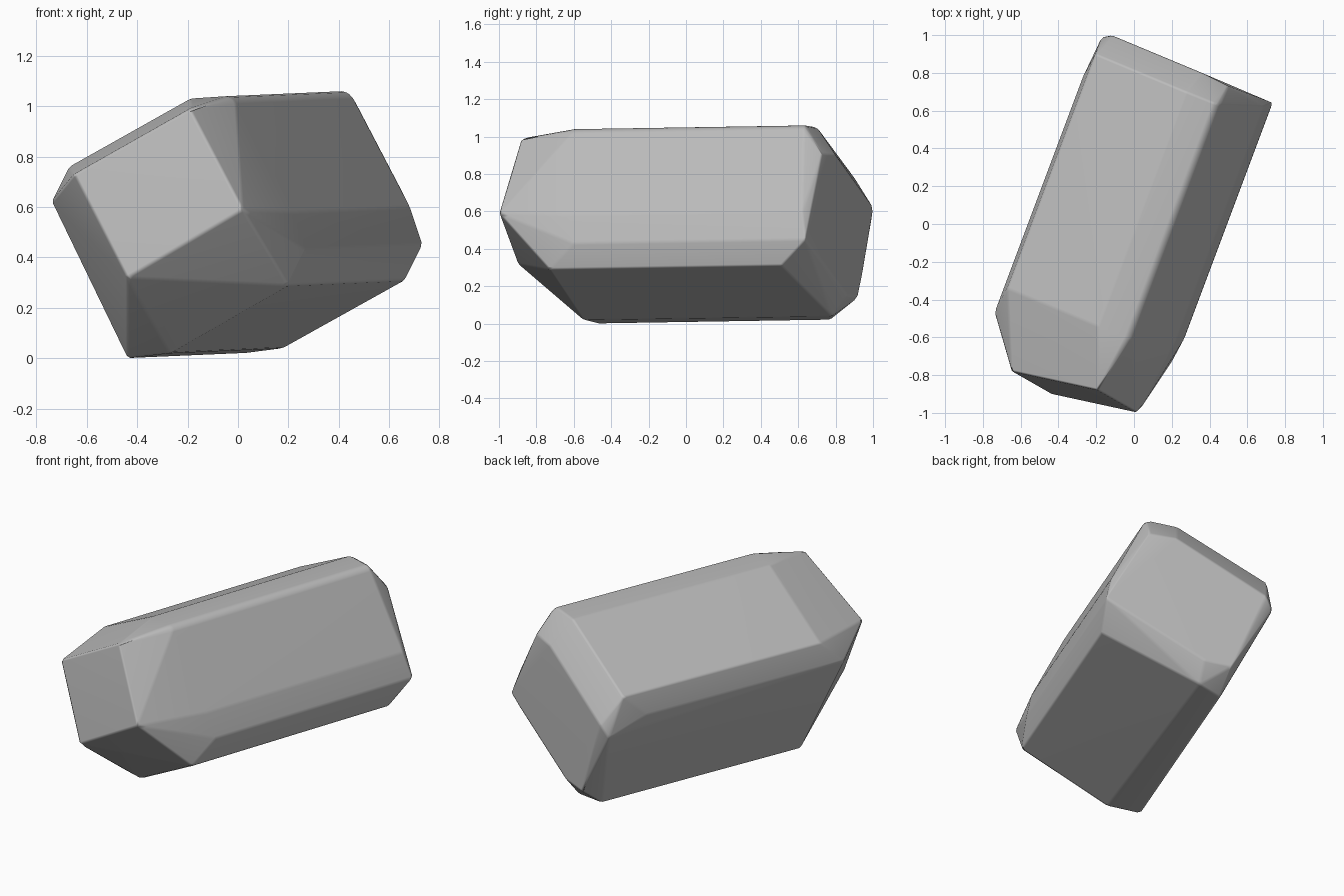
import bpy
import bmesh
from math import radians
from mathutils import Vector

default_cube = bpy.data.objects.get("Cube")
if default_cube:
    bpy.data.objects.remove(default_cube, do_unlink=True)

# Single stone colour
stone = bpy.data.materials.new("stone grey")
stone.use_nodes = True
grey = (0.5, 0.5, 0.5, 1.0)
stone.diffuse_color = grey
shader = next(n for n in stone.node_tree.nodes if n.type == "BSDF_PRINCIPLED")
shader.inputs["Base Color"].default_value = grey
shader.inputs["Roughness"].default_value = 0.8

# Slanted profile that is swept along the body's long axis
long_axis = Vector((0.465, 1.24, 0.02))
body_profile = [
    (-0.01, -0.61, 1.02),   # top ridge
    (-0.04, -0.60, 1.04),
    (-0.19, -0.54, 1.03),
    (-0.67, -0.34, 0.76),   # left shoulder
    (-0.74, -0.47, 0.62),
    (-0.44, -0.47, 0.0),    # underside
    (0.20, -0.73, 0.29),    # lower right corner
    (0.27, -0.60, 0.43),
    (0.22, -0.62, 0.58),    # swell of the right side
]

# Four-sided front facet, with the small foot beneath it
front_facet = [
    (-0.19, -0.88, 0.99),
    (0.02, -1.0, 0.59),
    (-0.44, -0.90, 0.32),
    (-0.65, -0.78, 0.73),
    (-0.27, -0.55, 0.02),
]

# Many-sided back facet, with the corner of the underside below it
back_facet = [
    (-0.12, 1.0, 0.62),
    (-0.17, 0.99, 0.55),
    (0.06, 0.92, 0.14),
    (0.21, 0.86, 0.15),
    (0.50, 0.73, 0.91),
    (0.36, 0.80, 0.90),
    (0.18, 0.78, 0.04),
]


def sweep(profile, direction):
    """Return the profile at both ends of a straight sweep."""
    near = [Vector(p) for p in profile]
    return near + [p + direction for p in near]


def wrap(name, points, material):
    """Wrap a tight faceted skin around the points."""
    bm = bmesh.new()
    for point in points:
        bm.verts.new(point)
    bmesh.ops.convex_hull(bm, input=bm.verts[:])
    loose = [v for v in bm.verts if not v.link_faces]
    bmesh.ops.delete(bm, geom=loose, context="VERTS")
    # Merge the nearly level triangles into broad facets
    bmesh.ops.dissolve_limit(bm, angle_limit=radians(4),
                             verts=bm.verts[:], edges=bm.edges[:])
    bmesh.ops.recalc_face_normals(bm, faces=bm.faces[:])
    mesh = bpy.data.meshes.new(name)
    bm.to_mesh(mesh)
    bm.free()
    mesh.materials.append(material)
    obj = bpy.data.objects.new(name, mesh)
    bpy.context.collection.objects.link(obj)
    return obj


# Build the rock
points = sweep(body_profile, long_axis)
points += [Vector(p) for p in front_facet + back_facet]
rock = wrap("rock", points, stone)

# Flat facets joined by narrow, softly shaded edges
bpy.ops.object.select_all(action="DESELECT")
rock.select_set(True)
bpy.context.view_layer.objects.active = rock
bpy.ops.object.shade_smooth()
bevel = rock.modifiers.new("worn edges", "BEVEL")
bevel.width = 0.01
bevel.segments = 1
bevel.limit_method = "ANGLE"
bevel.angle_limit = radians(8)
rock.modifiers.new("broad facets", "WEIGHTED_NORMAL")
